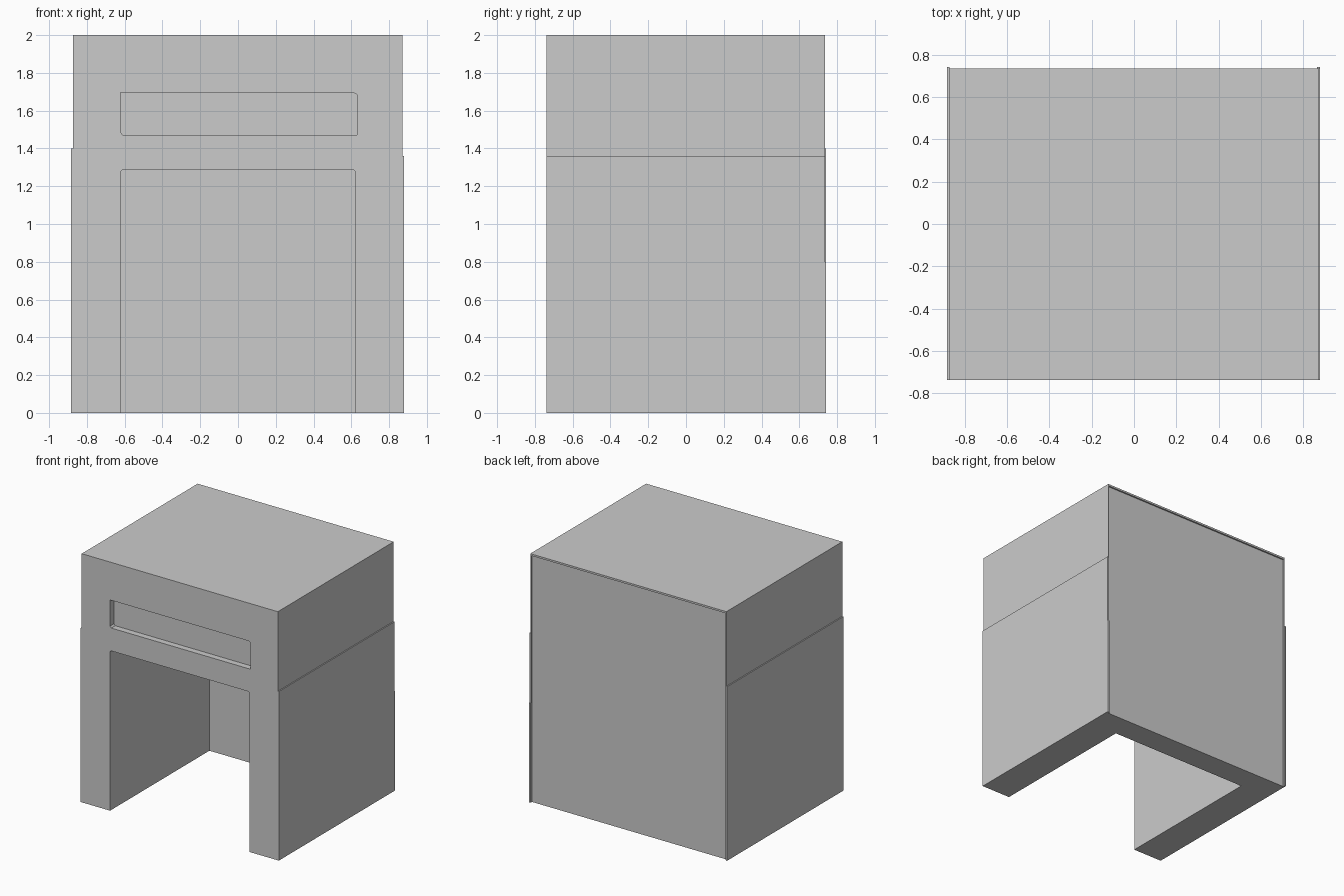
import bpy
import bmesh

if "Cube" in bpy.data.objects:
    bpy.data.objects.remove(bpy.data.objects["Cube"])

FRONT, BACK, INNER = -0.738, 0.735, 0.525


def prism(name, outline, y0, y1):
    """Extrude an (x, z) outline along y."""
    bm = bmesh.new()
    face = bm.faces.new([bm.verts.new((x, y0, z)) for x, z in outline])
    ext = bmesh.ops.extrude_face_region(bm, geom=[face])
    moved = [v for v in ext["geom"] if isinstance(v, bmesh.types.BMVert)]
    bmesh.ops.translate(bm, verts=moved, vec=(0, y1 - y0, 0))
    bmesh.ops.recalc_face_normals(bm, faces=bm.faces)
    mesh = bpy.data.meshes.new(name)
    bm.to_mesh(mesh)
    bm.free()
    obj = bpy.data.objects.new(name, mesh)
    bpy.context.collection.objects.link(obj)
    return obj


def rect(x0, x1, z0, z1):
    return [(x0, z0), (x1, z0), (x1, z1), (x0, z1)]


def carve(target, cutter):
    """Subtract the cutter and discard it."""
    mod = target.modifiers.new("carve", "BOOLEAN")
    mod.operation = "DIFFERENCE"
    mod.solver = "EXACT"
    mod.object = cutter
    bpy.context.view_layer.objects.active = target
    bpy.ops.object.modifier_apply(modifier=mod.name)
    bpy.data.objects.remove(cutter, do_unlink=True)


# Cabinet shell, with the shallow step on each side
body = prism("cabinet_body", [
    (-0.883, 0), (0.88, 0), (0.88, 1.36), (0.871, 1.36), (0.871, 2),
    (-0.874, 2), (-0.874, 1.4), (-0.883, 1.4)], FRONT, BACK)

# Deep open bay with slightly clipped top corners
carve(body, prism("bay_cutter", [
    (-0.622, -0.1), (0.62, -0.1), (0.62, 1.278), (0.61, 1.288),
    (-0.612, 1.288), (-0.622, 1.278)], FRONT - 0.1, INNER))

# Shallow slot above the bay
carve(body, prism("slot_cutter", [
    (-0.622, 1.485), (-0.61, 1.472), (0.63, 1.472), (0.63, 1.685),
    (0.61, 1.695), (-0.622, 1.695)], FRONT - 0.1, FRONT + 0.05))

# Back panel set in just under the top and between the sides
carve(body, prism("back_recess_cutter",
                  rect(-0.868, 0.864, -0.1, 1.985), BACK - 0.012, BACK + 0.1))

# Thin strips on the rear edges of the side panels
prism("left_rear_strip", rect(-0.883, -0.873, 0, 1.4), BACK, 0.741)
prism("right_rear_strip", rect(0.864, 0.88, 0, 0.8), BACK, 0.741)
